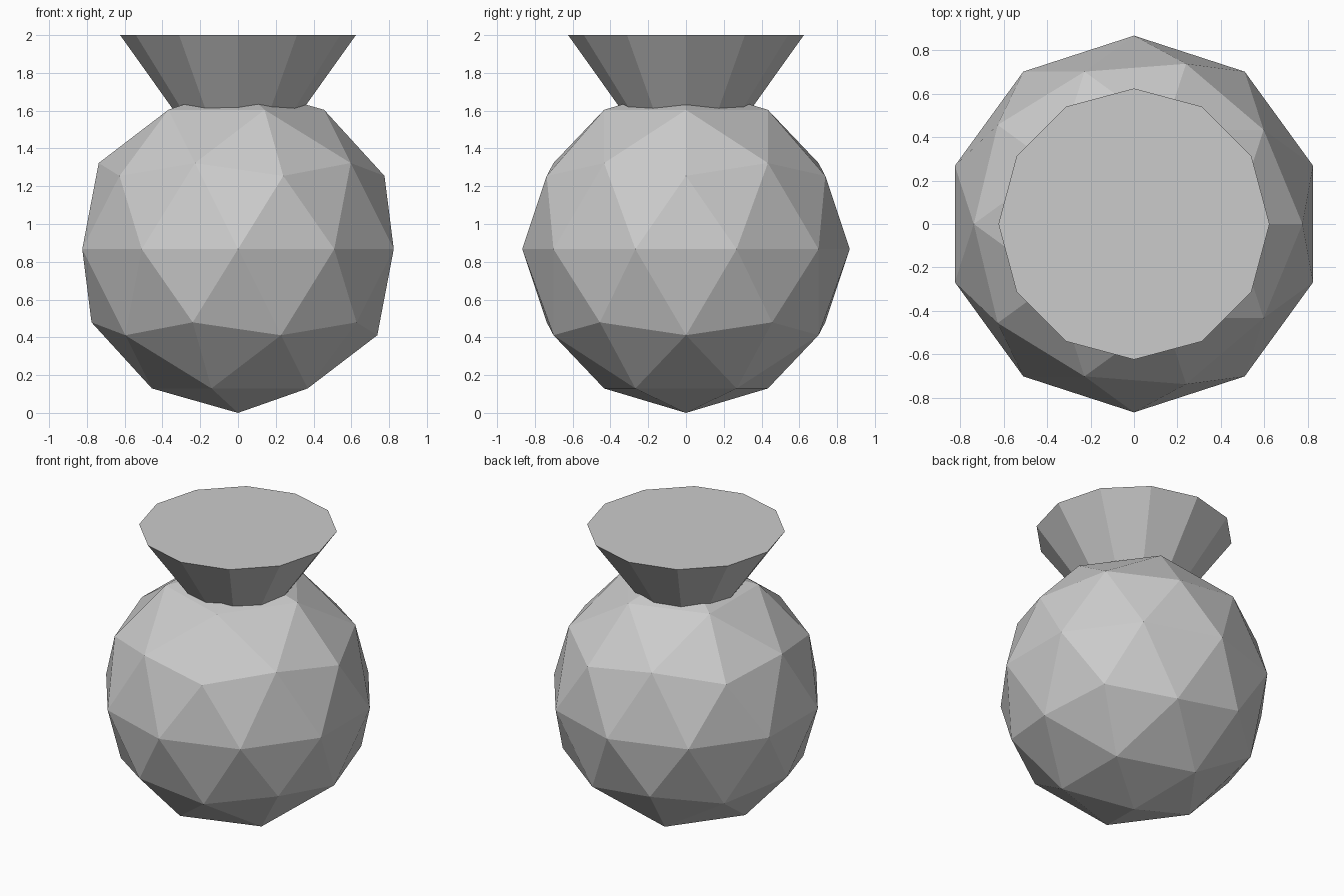
import bpy

if "Cube" in bpy.data.objects:
    bpy.data.objects.remove(bpy.data.objects["Cube"])

R = 0.867        # body radius
RIM = 0.624      # radius of the flared top
APEX_Z = 1.125   # hidden tip of the inverted cone, inside the body

# Faceted round body
bpy.ops.mesh.primitive_ico_sphere_add(subdivisions=2, radius=R, location=(0, 0, R))
body = bpy.context.object
body.name = "sack_body"

# Flared twelve-sided neck, closed on top and sunk into the body
depth = 2.0 - APEX_Z
bpy.ops.mesh.primitive_cone_add(vertices=12, radius1=0, radius2=RIM, depth=depth,
                                location=(0, 0, APEX_Z + depth / 2))
neck = bpy.context.object
neck.name = "flared_neck"

for part in (body, neck):
    part.data.shade_flat()
